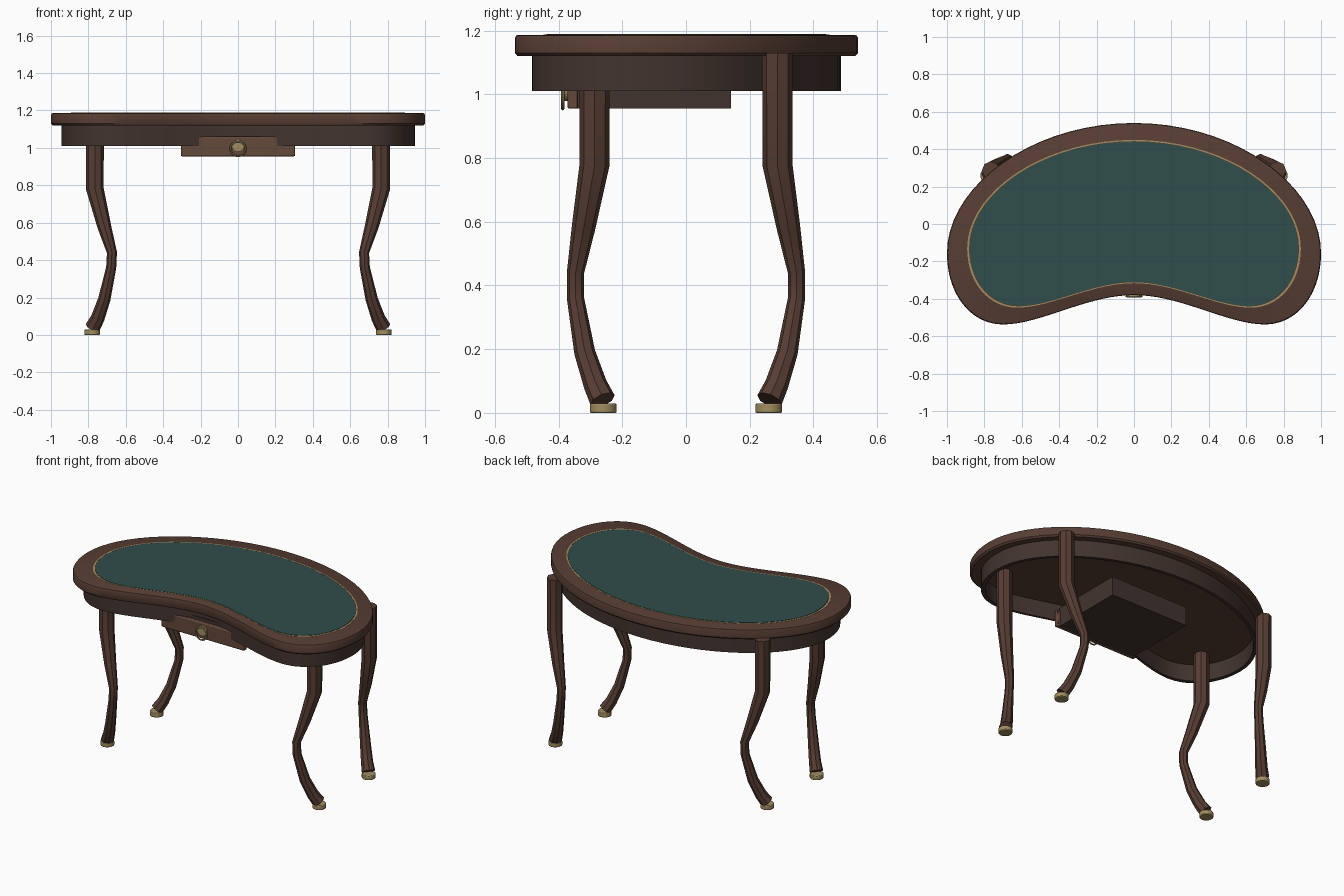
import bpy, bmesh, math
from mathutils import Vector
from mathutils.geometry import interpolate_bezier

if "Cube" in bpy.data.objects:
    bpy.data.objects.remove(bpy.data.objects["Cube"])


def mat(name, r, g, b):
    m = bpy.data.materials.new(name)
    m.diffuse_color = (r, g, b, 1)
    m.use_nodes = True
    m.node_tree.nodes["Principled BSDF"].inputs["Base Color"].default_value = m.diffuse_color
    return m


WOOD = mat("walnut", 0.095, 0.047, 0.033)
DARK = mat("dark_walnut", 0.055, 0.034, 0.028)
LIGHT = mat("light_walnut", 0.13, 0.066, 0.042)
GREEN = mat("green_leather", 0.03, 0.075, 0.07)
BRASS = mat("brass", 0.36, 0.27, 0.12)


def finish(ob, name, material, angle=35):
    ob.name = name
    ob.data.materials.clear()
    ob.data.materials.append(material)
    bpy.ops.object.select_all(action='DESELECT')
    ob.select_set(True)
    bpy.context.view_layer.objects.active = ob
    bpy.ops.object.shade_smooth_by_angle(angle=math.radians(angle))
    return ob


# Kidney outline: right half from bezier segments, left half mirrored
SEGMENTS = [
    ((0, .54), (.55, .54), (1, .2), (1, -.155)),
    ((1, -.155), (1, -.38), (.87, -.537), (.7, -.537)),
    ((.7, -.537), (.5, -.537), (.25, -.38), (0, -.38)),
]
right = []
for seg in SEGMENTS:
    pts = interpolate_bezier(*[Vector((*p, 0)) for p in seg], 19)
    right += [(p.x, p.y) for p in pts[:-1]]
right.append((0, -.38))
OUTLINE = right + [(-x, y) for x, y in reversed(right[1:-1])]


def loft(name, layers, material, closed=False):
    """Stack scaled kidney outlines (sx, sy, z); cap the ends or close into a ring."""
    bm = bmesh.new()
    loops = [[bm.verts.new((x * sx, y * sy, z)) for x, y in OUTLINE]
             for sx, sy, z in layers]
    n = len(OUTLINE)
    pairs = list(zip(loops, loops[1:]))
    if closed:
        pairs.append((loops[-1], loops[0]))
    for a, b in pairs:
        for i in range(n):
            j = (i + 1) % n
            bm.faces.new((a[i], a[j], b[j], b[i]))
    if not closed:
        bm.faces.new(loops[0])
        bm.faces.new(loops[-1])
    bmesh.ops.recalc_face_normals(bm, faces=bm.faces)
    me = bpy.data.meshes.new(name)
    bm.to_mesh(me)
    bm.free()
    ob = bpy.data.objects.new(name, me)
    bpy.context.collection.objects.link(ob)
    return finish(ob, name, material)


def box(name, lo, hi, material, bevel=0):
    bpy.ops.mesh.primitive_cube_add(
        size=1, location=[(a + b) / 2 for a, b in zip(lo, hi)])
    ob = bpy.context.object
    ob.scale = [b - a for a, b in zip(lo, hi)]
    bpy.ops.object.transform_apply(location=False, rotation=False, scale=True)
    if bevel:
        m = ob.modifiers.new("bevel", 'BEVEL')
        m.width, m.segments = bevel, 2
    return finish(ob, name, material)


# Table top with softened edges, tooled border and leather panel
loft("table_top", [(.99, .985, 1.12), (1, 1, 1.13), (1, 1, 1.176),
                   (.996, .994, 1.184), (.986, .98, 1.187)], WOOD)
loft("brass_border", [(.892, .833, 1.18), (.892, .833, 1.188),
                      (.882, .82, 1.188), (.882, .82, 1.18)], BRASS, closed=True)
loft("leather_panel", [(.878, .815, 1.18), (.878, .815, 1.189)], GREEN)

# Hollow apron under the top
loft("apron", [(.945, .9, 1.01), (.945, .9, 1.125),
               (.92, .86, 1.125), (.92, .86, 1.01)], DARK, closed=True)

# Drawer
box("drawer_body", (-.285, -.35, .955), (.285, .142, 1.08), DARK)
box("drawer_front", (-.305, -.372, .955), (.305, -.34, 1.06), LIGHT, .006)

# Drawer pull: back plate and hanging ring
bpy.ops.mesh.primitive_cylinder_add(vertices=24, radius=.034, depth=.014,
                                    location=(0, -.377, 1.013),
                                    rotation=(math.pi / 2, 0, 0))
finish(bpy.context.object, "pull_plate", BRASS)
bpy.ops.mesh.primitive_torus_add(major_segments=32, minor_segments=8,
                                 major_radius=.04, minor_radius=.005,
                                 location=(0, -.387, .995),
                                 rotation=(math.pi / 2, 0, 0))
finish(bpy.context.object, "pull_ring", BRASS)

# Cabriole legs: (x, y, z, radius) along the centre line, mirrored four ways
LEG = [(.765, .287, 1.13, .048), (.765, .287, .78, .047),
       (.715, .322, .58, .037), (.674, .347, .44, .027),
       (.678, .347, .36, .027), (.715, .318, .19, .033),
       (.75, .285, .09, .037), (.777, .262, .04, .041)]


def leg(name, sx, sy):
    cu = bpy.data.curves.new(name, 'CURVE')
    cu.dimensions = '3D'
    cu.bevel_depth = 1
    cu.bevel_resolution = 2
    cu.use_fill_caps = True
    sp = cu.splines.new('POLY')
    sp.points.add(len(LEG) - 1)
    for p, (x, y, z, r) in zip(sp.points, LEG):
        p.co = (x * sx, y * sy, z, 1)
        p.radius = r
    ob = bpy.data.objects.new(name, cu)
    bpy.context.collection.objects.link(ob)
    bpy.ops.object.select_all(action='DESELECT')
    ob.select_set(True)
    bpy.context.view_layer.objects.active = ob
    bpy.ops.object.convert(target='MESH')
    finish(bpy.context.object, name, WOOD, 40)


for sx, side in ((-1, "left"), (1, "right")):
    for sy, end in ((-1, "front"), (1, "back")):
        leg(f"{end}_{side}_leg", sx, sy)
        # Brass foot cap
        bpy.ops.mesh.primitive_cylinder_add(
            vertices=24, radius=.042, depth=.03,
            location=(.78 * sx, .26 * sy, .015))
        foot = bpy.context.object
        m = foot.modifiers.new("bevel", 'BEVEL')
        m.width, m.segments = .004, 2
        finish(foot, f"{end}_{side}_foot", BRASS)
